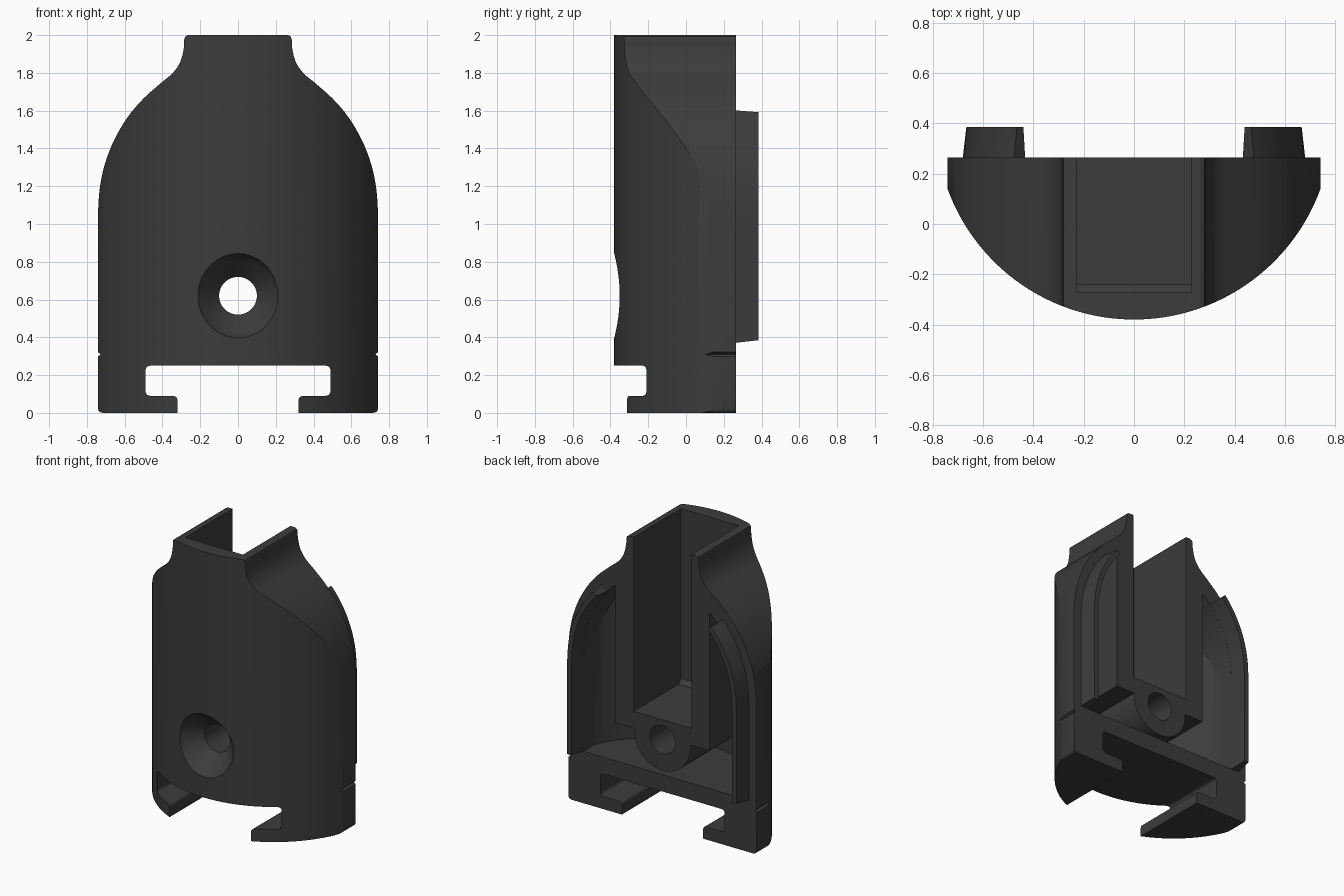
import bpy, bmesh, math
from mathutils import Vector

if "Cube" in bpy.data.objects:
    bpy.data.objects.remove(bpy.data.objects["Cube"])


def make(name, rings):
    """Skin a solid through closed rings of equal length."""
    bm = bmesh.new()
    rows = [[bm.verts.new(p) for p in ring] for ring in rings]
    n = len(rows[0])
    for a, b in zip(rows, rows[1:]):
        for i in range(n):
            j = (i + 1) % n
            bm.faces.new((a[i], a[j], b[j], b[i]))
    bm.faces.new(rows[0])
    bm.faces.new(rows[-1])
    bmesh.ops.recalc_face_normals(bm, faces=bm.faces[:])
    me = bpy.data.meshes.new(name)
    bm.to_mesh(me)
    bm.free()
    ob = bpy.data.objects.new(name, me)
    bpy.context.collection.objects.link(ob)
    return ob


def prism_x(name, pts, lo, hi):
    return make(name, [[(x, y, z) for y, z in pts] for x in (lo, hi)])


def prism_y(name, pts, lo, hi):
    return make(name, [[(x, y, z) for x, z in pts] for y in (lo, hi)])


def prism_z(name, pts, lo, hi):
    return make(name, [[(x, y, z) for x, y in pts] for z in (lo, hi)])


def lathe_y(name, profile, zc, n=48):
    return make(name, [[(r * math.cos(2 * math.pi * i / n), y, zc + r * math.sin(2 * math.pi * i / n))
                        for i in range(n)] for r, y in profile])


def boolean(ob, cutter, op):
    m = ob.modifiers.new(op, 'BOOLEAN')
    m.operation, m.object, m.solver = op, cutter, 'EXACT'
    bpy.context.view_layer.objects.active = ob
    bpy.ops.object.modifier_apply(modifier=m.name)
    bpy.data.objects.remove(cutter)


def mirrored(pts):
    return pts + [(-x, z) for x, z in reversed(pts)]


def rounded(pts, r, n=4):
    out = []
    for i, p in enumerate(pts):
        p, a, b = Vector(p), Vector(pts[i - 1]), Vector(pts[(i + 1) % len(pts)])
        s, e = p + (a - p).normalized() * r, p + (b - p).normalized() * r
        for k in range(n + 1):
            t = k / n
            out.append(tuple(s * (1 - t) ** 2 + p * 2 * t * (1 - t) + e * t * t))
    return out


def smooth(pts, n=4):
    """Catmull-Rom subdivision of an open polyline."""
    v = [Vector(p) for p in pts]
    v = [2 * v[0] - v[1]] + v + [2 * v[-1] - v[-2]]
    out = []
    for a, b, c, d in zip(v, v[1:], v[2:], v[3:]):
        for k in range(n):
            t = k / n
            out.append(0.5 * (2 * b + (c - a) * t + (2 * a - 5 * b + 4 * c - d) * t * t
                              + (3 * b - a - 3 * c + d) * t ** 3))
    return [tuple(p) for p in out + [v[-2]]]


def inset(pts, d):
    out = []
    for i, p in enumerate(pts):
        t = Vector(pts[min(i + 1, len(pts) - 1)]) - Vector(pts[max(i - 1, 0)])
        t.normalize()
        out.append((p[0] - t.y * d, p[1] + t.x * d))
    return out


def plan(radius, half_x, back):
    """Bowed front seen from above, flat at the back."""
    cy, n, a0 = 0.409, 72, math.asin(half_x / radius)
    arc = [(radius * math.sin(a0 * (2 * i / n - 1)), cy - radius * math.cos(a0 * (2 * i / n - 1)))
           for i in range(n + 1)]
    return arc + [(half_x, back), (-half_x, back)]


# Body: bottle-shaped outline intersected with the bowed plan
shoulder = smooth([(.742, 1.05), (.733, 1.18), (.707, 1.31), (.658, 1.44), (.585, 1.565), (.50, 1.665), (.41, 1.745)])
neck = smooth([(.41, 1.745), (.345, 1.80), (.305, 1.86), (.287, 1.93), (.285, 1.975)])[1:]
outline = [(.73, .004), (.738, .012), (.742, .025)] + shoulder + neck + [(.28, 1.992), (.265, 2)]
body = prism_y('body_shell', mirrored([(.715, 0)] + outline), -.6, .6)
boolean(body, prism_z('plan_cutter', plan(.789, .761, .265), -.2, 2.2), 'INTERSECT')

# Hollow back, leaving the channel block and the screw boss standing
inner = inset(shoulder, .12)
cavity = prism_y('cavity_cutter', mirrored([(.622, .37)] + inner), -.6, .6)
boolean(cavity, prism_z('cavity_plan', plan(.68, .655, .36), -.2, 2.2), 'INTERSECT')
boolean(cavity, prism_y('channel_block', mirrored([(.37, .64), (.37, 2.3)]), -.7, .7), 'DIFFERENCE')
boolean(cavity, lathe_y('boss', [(.22, -.7), (.22, .7)], .62), 'DIFFERENCE')
boolean(body, cavity, 'DIFFERENCE')

# Central channel open at the top and back, chamfered at the front of its floor
channel = [(-.27, 2.2), (-.27, .79), (-.24, .76), (.4, .76), (.4, 2.2)]
boolean(body, prism_x('channel_cutter', channel, -.228, .228), 'DIFFERENCE')

# T-shaped slot between the two feet
slot = mirrored([(.32, -.1), (.32, .09), (.49, .09), (.49, .25)])
boolean(body, prism_y('slot_cutter', rounded(slot, .028), -.7, .7), 'DIFFERENCE')

# Countersunk screw hole with a softened rim
hole = [(.10, .5), (.10, -.232), (.195, -.33), (.212, -.352), (.24, -.42)]
boolean(body, lathe_y('hole_cutter', hole, .62), 'DIFFERENCE')

# Small side notches
for s in (-1, 1):
    v = [(s * .727, .31), (s * .772, .345), (s * .772, .275)]
    boolean(body, prism_y('notch_cutter', v, .08, .4), 'DIFFERENCE')

# Curved locating rails on the back rim
path = [(.742, .37)] + [p for p in shoulder if p[1] < 1.65]
section = [(.06, .255), (.075, .385), (.11, .385), (.12, .255)]
lines = [inset([(.742, .37 if y < .3 else .385)] + path[1:], d) for d, y in section]
rails = []
for s, side in ((-1, 'left'), (1, 'right')):
    rings = [[(s * ln[i][0], sec[1], ln[i][1]) for ln, sec in zip(lines, section)]
             for i in range(len(path))]
    rails.append(make('rail_' + side, rings))

# Dark plastic
mat = bpy.data.materials.new('dark_plastic')
mat.diffuse_color = (.045, .045, .045, 1)
mat.use_nodes = True
mat.node_tree.nodes["Principled BSDF"].inputs["Base Color"].default_value = mat.diffuse_color
bpy.ops.object.select_all(action='DESELECT')
for ob in [body] + rails:
    ob.data.materials.clear()
    ob.data.materials.append(mat)
    ob.select_set(True)
bpy.context.view_layer.objects.active = body
bpy.ops.object.shade_smooth_by_angle(angle=math.radians(28))
